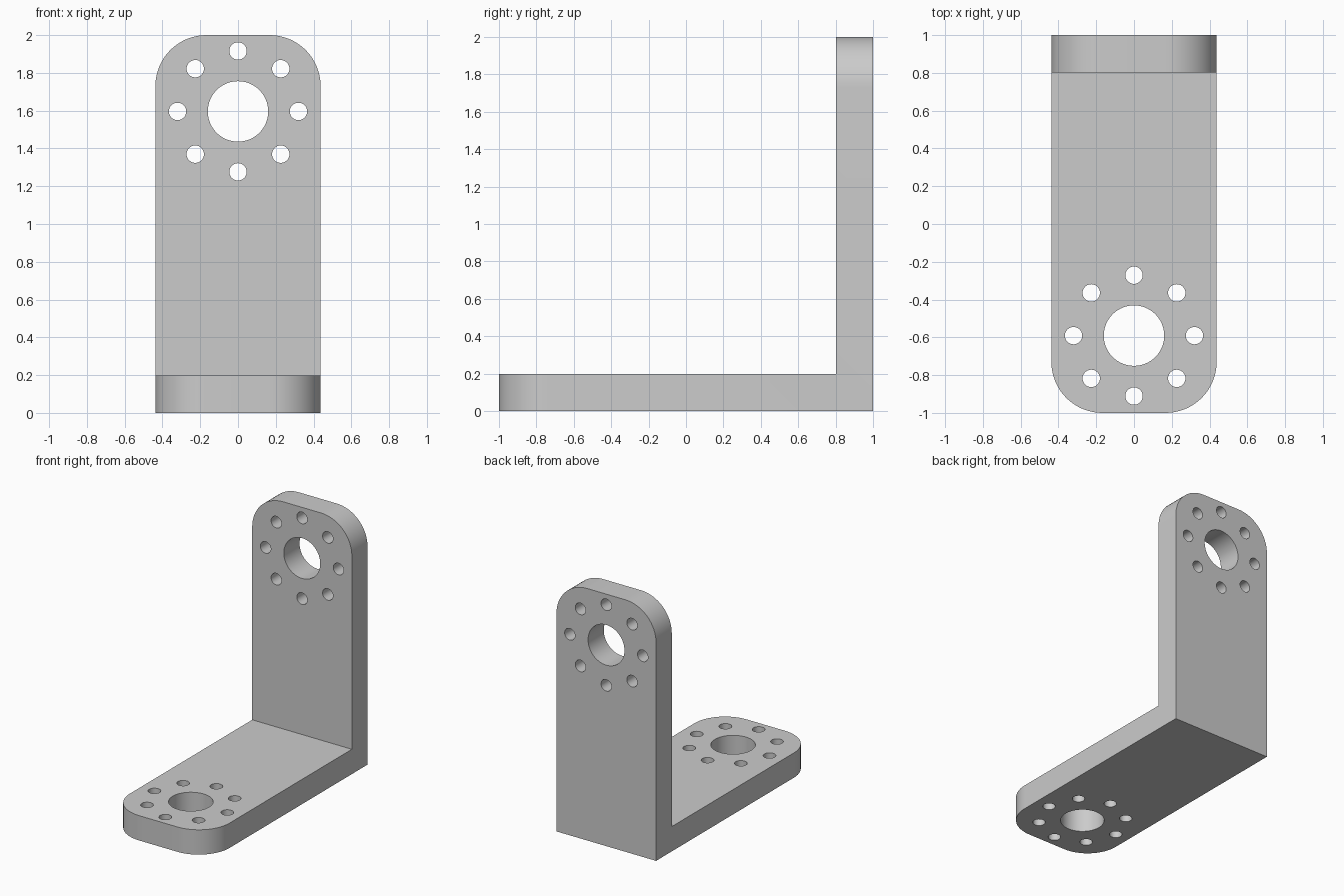
import bpy, bmesh
from math import cos, sin, pi
from mathutils import Matrix, Vector

cube = bpy.data.objects.get("Cube")
if cube:
    bpy.data.objects.remove(cube, do_unlink=True)

HALF_W, THICK, CORNER = 0.4375, 0.197, 0.27
HUB = 0.594           # distance of the arm end from hole centre comes from this
BORE, BOLT_RING, BOLT = 0.16, 0.32, 0.046

grey = bpy.data.materials.new("grey metal")
grey.use_nodes = True
colour = (0.6, 0.6, 0.6, 1)
grey.diffuse_color = colour
grey.node_tree.nodes["Principled BSDF"].inputs["Base Color"].default_value = colour


def make_object(name, bm):
    bmesh.ops.recalc_face_normals(bm, faces=bm.faces)
    mesh = bpy.data.meshes.new(name)
    bm.to_mesh(mesh)
    bm.free()
    mesh.materials.append(grey)
    obj = bpy.data.objects.new(name, mesh)
    bpy.context.collection.objects.link(obj)
    return obj


# L-shaped body: side profile extruded across the width
inner = 1 - THICK
profile = [(-1, 0), (1, 0), (1, 2), (inner, 2), (inner, THICK), (-1, THICK)]
bm = bmesh.new()
face = bm.faces.new([bm.verts.new((-HALF_W, y, z)) for y, z in profile])
side = bmesh.ops.extrude_face_region(bm, geom=[face])["geom"]
bmesh.ops.translate(bm, vec=(2 * HALF_W, 0, 0),
                    verts=[v for v in side if isinstance(v, bmesh.types.BMVert)])


# Round the free corners of both arms
def is_corner(edge):
    a, b = (v.co for v in edge.verts)
    if abs(a.x - b.x) > 0.01:
        return False
    return all(p.y < -0.99 for p in (a, b)) or all(p.z > 1.99 for p in (a, b))


bmesh.ops.bevel(bm, geom=[e for e in bm.edges if is_corner(e)], offset=CORNER,
                offset_type='OFFSET', segments=16, profile=0.5, affect='EDGES')
bracket = make_object("angle_bracket", bm)


# Drills: one large bore with a ring of eight bolt holes, for each arm
def add_drills(bm, centre, turn):
    holes = [(0, 0, BORE, 64)]
    holes += [(BOLT_RING * cos(i * pi / 4), BOLT_RING * sin(i * pi / 4), BOLT, 32)
              for i in range(8)]
    for u, v, radius, sides in holes:
        place = Matrix.Translation(centre) @ turn @ Matrix.Translation((u, v, 0))
        bmesh.ops.create_cone(bm, cap_ends=True, segments=sides, radius1=radius,
                              radius2=radius, depth=2 * THICK, matrix=place)


bm = bmesh.new()
add_drills(bm, Vector((0, -HUB + 0.003, THICK / 2)), Matrix.Identity(4))
add_drills(bm, Vector((0, 1 - THICK / 2, 1 + HUB + 0.002)), Matrix.Rotation(pi / 2, 4, 'X'))
drills = make_object("hole_cutter", bm)
drills.hide_render = True

# Cut the holes, then discard the cutter
cut = bracket.modifiers.new("holes", 'BOOLEAN')
cut.operation = 'DIFFERENCE'
cut.solver = 'EXACT'
cut.object = drills
bpy.ops.object.select_all(action='DESELECT')
bpy.context.view_layer.objects.active = bracket
bracket.select_set(True)
bpy.ops.object.modifier_apply(modifier=cut.name)
bpy.data.objects.remove(drills, do_unlink=True)
bpy.ops.object.shade_smooth_by_angle(angle=pi / 6)
